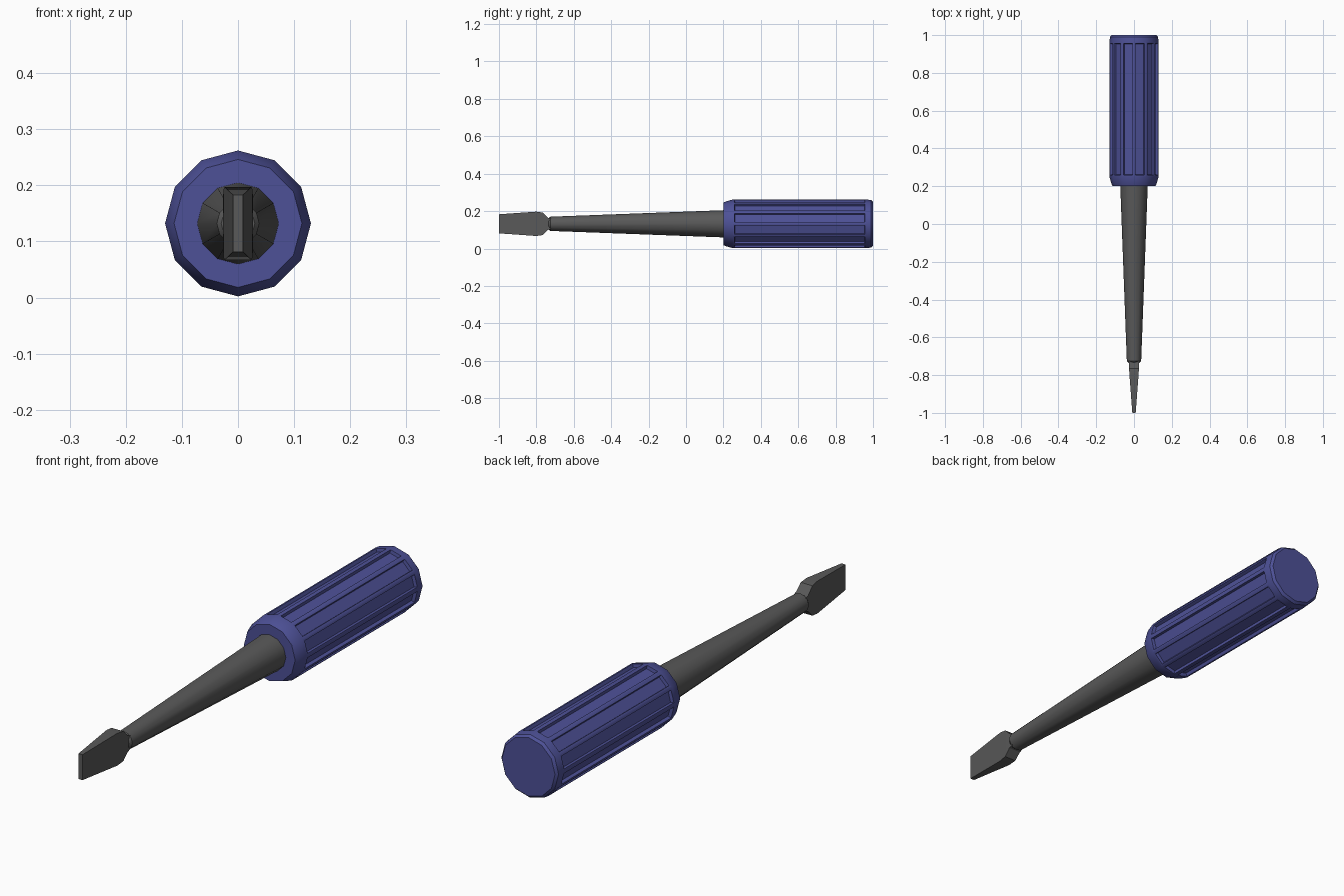
import bpy, bmesh, math

if "Cube" in bpy.data.objects:
    bpy.data.objects.remove(bpy.data.objects["Cube"])

CZ = 0.132      # height of the tool's long axis
SIDES = 12


def material(name, color):
    m = bpy.data.materials.new(name)
    m.diffuse_color = (*color, 1)
    m.use_nodes = True
    m.node_tree.nodes["Principled BSDF"].inputs["Base Color"].default_value = m.diffuse_color
    return m


def round_section(y, r):
    return [(r * math.sin(2 * math.pi * i / SIDES), y,
             CZ + r * math.cos(2 * math.pi * i / SIDES)) for i in range(SIDES)]


def box_section(y, hx, hz):
    return [(-hx, y, CZ - hz), (hx, y, CZ - hz), (hx, y, CZ + hz), (-hx, y, CZ + hz)]


def loft(sections):
    """Bridge matching cross-sections along y and cap both ends."""
    bm = bmesh.new()
    rings = [[bm.verts.new(p) for p in s] for s in sections]
    n = len(rings[0])
    for a, b in zip(rings, rings[1:]):
        for i in range(n):
            j = (i + 1) % n
            bm.faces.new((a[i], a[j], b[j], b[i]))
    bm.faces.new(rings[0])
    bm.faces.new(rings[-1])
    bmesh.ops.recalc_face_normals(bm, faces=bm.faces)
    return bm


def finish(bm, name, mat, angle):
    me = bpy.data.meshes.new(name)
    bm.to_mesh(me)
    bm.free()
    ob = bpy.data.objects.new(name, me)
    bpy.context.collection.objects.link(ob)
    me.materials.append(mat)
    bpy.ops.object.select_all(action='DESELECT')
    ob.select_set(True)
    bpy.context.view_layer.objects.active = ob
    bpy.ops.object.shade_smooth_by_angle(angle=math.radians(angle))


blue = material("blue_plastic", (0.075, 0.082, 0.31))
grey = material("dark_steel", (0.1, 0.1, 0.1))

# Handle: chamfered twelve-sided grip with a sunken groove in every side
bm = loft([round_section(y, r) for y, r in
           [(0.20, 0.114), (0.215, 0.12), (0.25, 0.13), (0.965, 0.13),
            (0.99, 0.127), (1.0, 0.118)]])
sides = [f for f in bm.faces if f.calc_area() > 0.03 and abs(f.normal.y) < 0.1]
bmesh.ops.inset_individual(bm, faces=sides, thickness=0.013)
bmesh.ops.inset_individual(bm, faces=sides, thickness=0.003, depth=-0.013)
finish(bm, "handle", blue, 32)

# Shaft: tapering rod with a small bevel at the thin end
bm = loft([round_section(y, r) for y, r in
           [(0.21, 0.073), (-0.725, 0.038), (-0.735, 0.03)]])
finish(bm, "shaft", grey, 32)

# Blade: flared neck narrowing to a flat tip
bm = loft([box_section(*s) for s in
           [(-0.72, 0.027, 0.026), (-0.738, 0.027, 0.033), (-0.765, 0.026, 0.06),
            (-0.80, 0.024, 0.065), (-1.0, 0.009, 0.051)]])
finish(bm, "blade", grey, 20)
